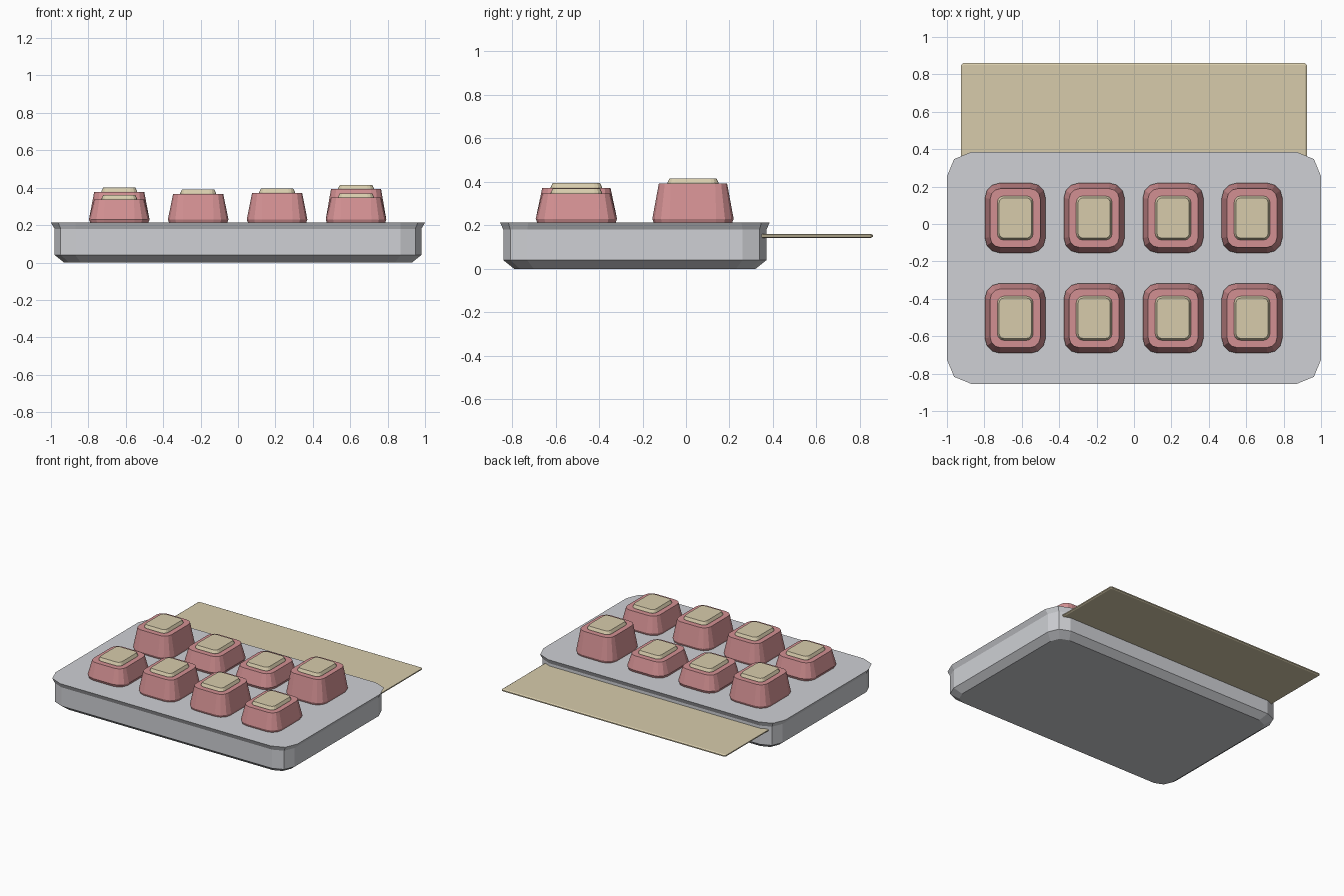
import bpy, bmesh
from math import cos, sin, pi

old = bpy.data.objects.get("Cube")
if old:
    bpy.data.objects.remove(old, do_unlink=True)


def material(name, rgb):
    m = bpy.data.materials.new(name)
    m.use_nodes = True
    m.diffuse_color = (*rgb, 1)
    m.node_tree.nodes["Principled BSDF"].inputs["Base Color"].default_value = (*rgb, 1)
    return m


GREY = material("pale grey", (0.62, 0.63, 0.66))
PINK = material("dusty pink", (0.65, 0.28, 0.29))
CREAM = material("cream", (0.68, 0.60, 0.41))


def rounded_rect(hx, hy, r, segments):
    """Corner-rounded rectangle outline, counter-clockwise."""
    points = []
    for i, (sx, sy) in enumerate([(1, 1), (-1, 1), (-1, -1), (1, -1)]):
        for k in range(segments + 1):
            a = (i + k / segments) * pi / 2
            points.append((sx * (hx - r) + r * cos(a), sy * (hy - r) + r * sin(a)))
    return points


def loft(name, centre, layers, segments, mat):
    """Stack rounded rectangles (half x, half y, radius, z) into a closed solid."""
    bm = bmesh.new()
    rings = [[bm.verts.new((centre[0] + x, centre[1] + y, z))
              for x, y in rounded_rect(hx, hy, r, segments)]
             for hx, hy, r, z in layers]
    for low, high in zip(rings, rings[1:]):
        for i in range(len(low)):
            j = (i + 1) % len(low)
            bm.faces.new((low[i], low[j], high[j], high[i]))
    bm.faces.new(rings[0][::-1])
    bm.faces.new(rings[-1])
    mesh = bpy.data.meshes.new(name)
    bm.to_mesh(mesh)
    bm.free()
    mesh.materials.append(mat)
    obj = bpy.data.objects.new(name, mesh)
    bpy.context.collection.objects.link(obj)
    return obj


# Tray with chamfered base and flared lip
TOP = 0.213
loft("tray", (0, -0.235),
     [(0.93, 0.555, 0.09, 0), (0.98, 0.605, 0.11, 0.04),
      (0.98, 0.605, 0.11, 0.18), (1.0, 0.62, 0.13, TOP)], 2, GREY)

# Thin sheet sliding out of the back
loft("back_sheet", (0, 0.58),
     [(0.915, 0.27, 0.005, 0.142), (0.925, 0.28, 0.01, 0.147),
      (0.925, 0.28, 0.01, 0.155), (0.915, 0.27, 0.005, 0.16)], 1, CREAM)

# Two rows of keys, each pressed to its own height
rows = {"front": (-0.504, (0.36, 0.39, 0.395, 0.37)),
        "back": (0.032, (0.40, 0.36, 0.345, 0.415))}
for row, (y, heights) in rows.items():
    for col, height in enumerate(heights):
        centre = (-0.635 + col * 0.422, y)
        shoulder = height - 0.023
        loft(f"{row}_key_{col + 1}", centre,
             [(0.152, 0.177, 0.07, TOP - 0.01), (0.162, 0.187, 0.08, TOP + 0.017),
              (0.134, 0.157, 0.055, shoulder)], 3, PINK)
        loft(f"{row}_key_cap_{col + 1}", centre,
             [(0.096, 0.118, 0.035, shoulder - 0.01), (0.096, 0.118, 0.035, shoulder + 0.004),
              (0.086, 0.108, 0.027, height)], 3, CREAM)
